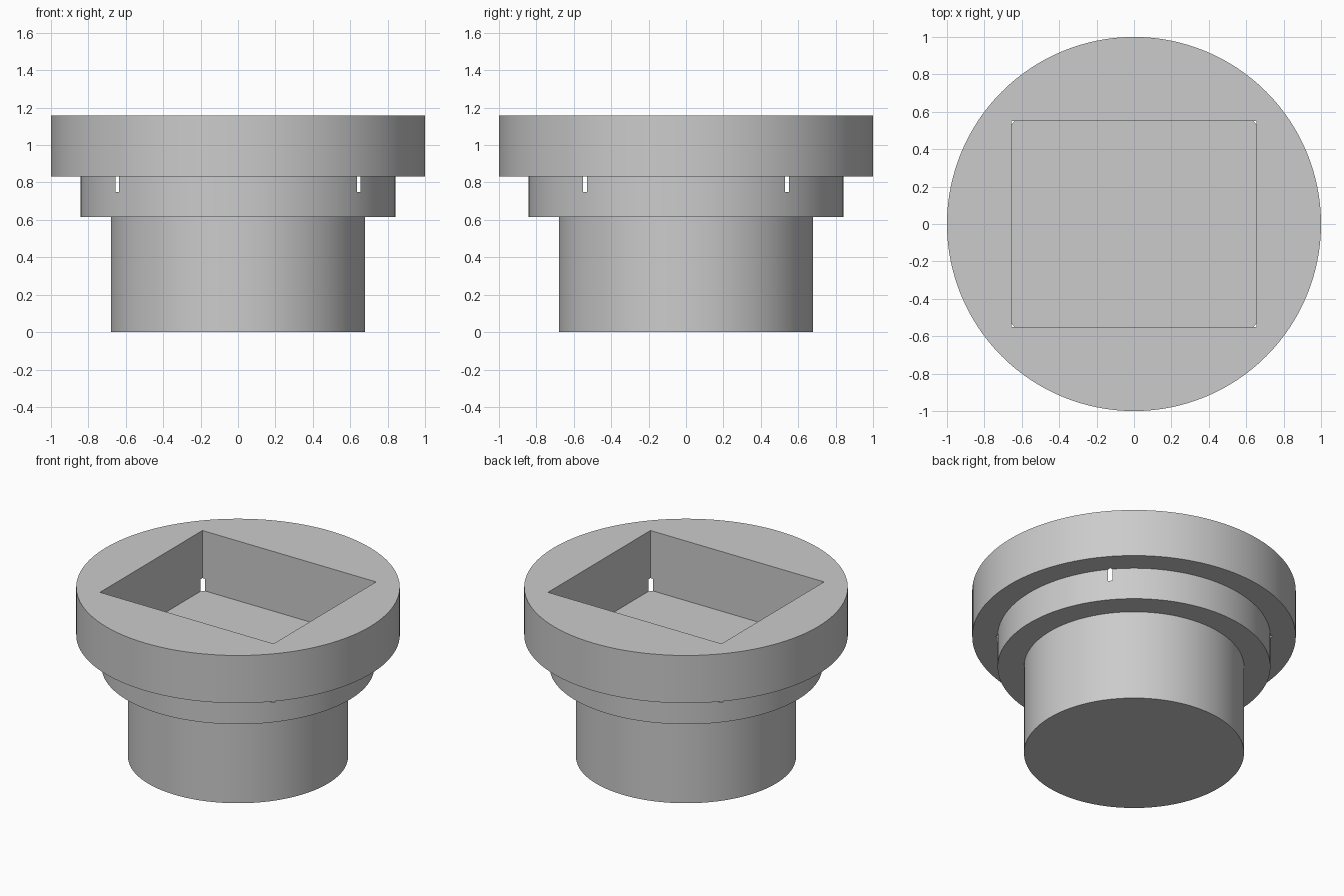
import bpy
import bmesh
import math

default_cube = bpy.data.objects.get("Cube")
if default_cube:
    bpy.data.objects.remove(default_cube, do_unlink=True)

SEGMENTS = 128
POCKET_X, POCKET_Y, POCKET_FLOOR = 1.31, 1.104, 0.75
TOP = 1.157

# Single plain grey finish
grey = bpy.data.materials.new("plain grey")
grey.use_nodes = True
colour = (0.6, 0.6, 0.6, 1.0)
grey.diffuse_color = colour
grey.node_tree.nodes["Principled BSDF"].inputs["Base Color"].default_value = colour


def add_object(name, bm):
    bmesh.ops.recalc_face_normals(bm, faces=bm.faces)
    mesh = bpy.data.meshes.new(name)
    bm.to_mesh(mesh)
    bm.free()
    mesh.materials.append(grey)
    obj = bpy.data.objects.new(name, mesh)
    bpy.context.collection.objects.link(obj)
    return obj


# Stepped round body: stem, collar and flange revolved as one solid
profile = [(0, 0), (0.68, 0), (0.68, 0.615), (0.843, 0.615),
           (0.843, 0.832), (1, 0.832), (1, TOP), (0, TOP)]
bm = bmesh.new()
points = [bm.verts.new((r, 0, z)) for r, z in profile]
edges = [bm.edges.new(pair) for pair in zip(points, points[1:])]
bmesh.ops.spin(bm, geom=points + edges, cent=(0, 0, 0), axis=(0, 0, 1),
               angle=math.tau, steps=SEGMENTS)
bmesh.ops.remove_doubles(bm, verts=bm.verts, dist=0.0005)
body = add_object("stepped_body", bm)

# Rectangular pocket, whose corners break through the collar as thin slots
bm = bmesh.new()
height = TOP + 0.2 - POCKET_FLOOR
bmesh.ops.create_cube(bm, size=1)
bmesh.ops.scale(bm, vec=(POCKET_X, POCKET_Y, height), verts=bm.verts)
bmesh.ops.translate(bm, vec=(0, 0, POCKET_FLOOR + height / 2), verts=bm.verts)
cutter = add_object("pocket_cutter", bm)
cutter.hide_render = True

cut = body.modifiers.new("pocket", "BOOLEAN")
cut.operation = "DIFFERENCE"
cut.solver = "EXACT"
cut.object = cutter

bpy.ops.object.select_all(action="DESELECT")
body.select_set(True)
bpy.context.view_layer.objects.active = body
bpy.ops.object.modifier_apply(modifier=cut.name)
bpy.data.objects.remove(cutter, do_unlink=True)

# Smooth round walls with crisp rims
bpy.ops.object.shade_smooth_by_angle(angle=math.radians(30))
